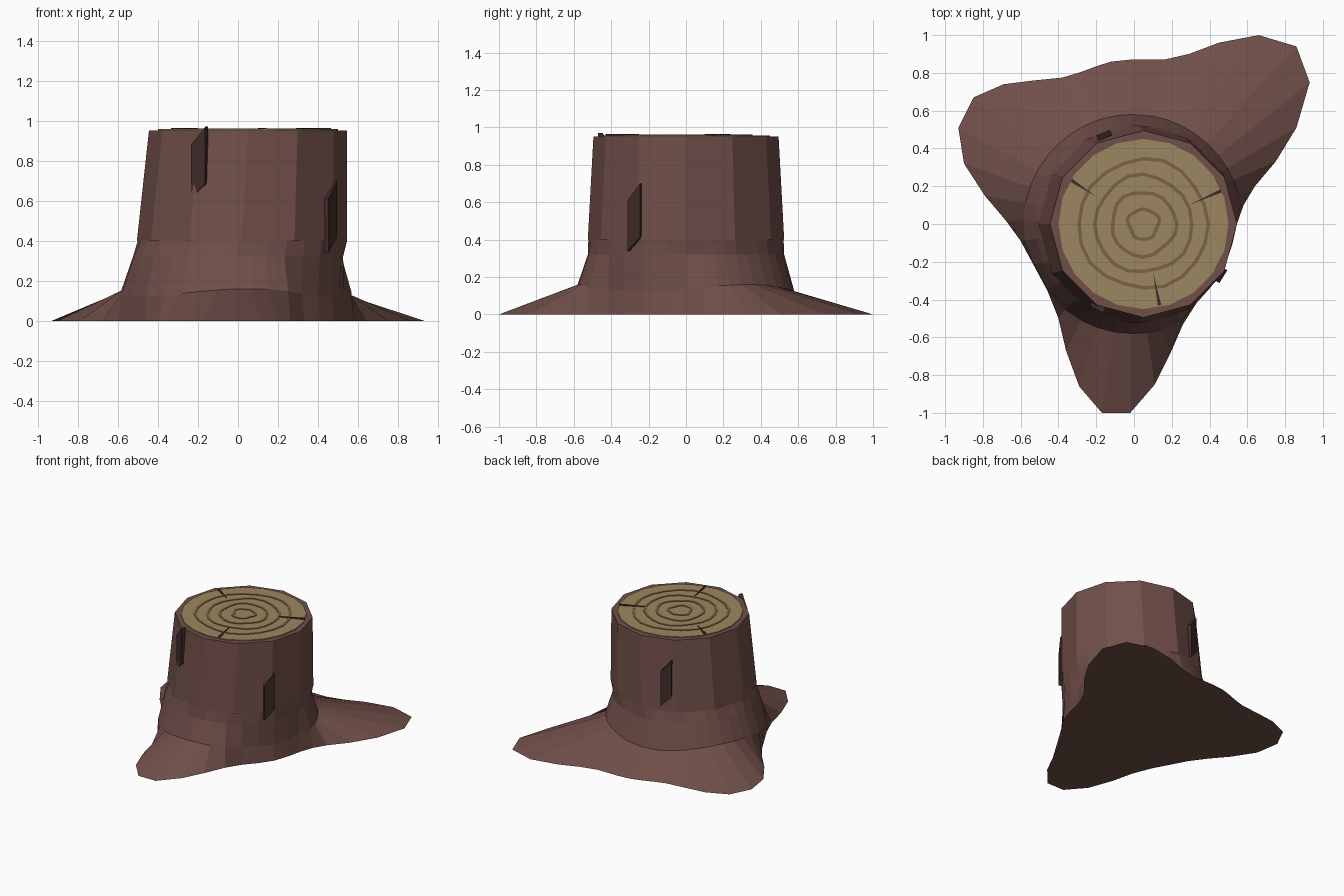
import bpy, bmesh
from math import sin, cos, pi, radians, atan2, hypot
from mathutils import Vector

if "Cube" in bpy.data.objects:
    bpy.data.objects.remove(bpy.data.objects["Cube"])


def material(name, rgb):
    m = bpy.data.materials.new(name)
    m.diffuse_color = (*rgb, 1)
    m.use_nodes = True
    m.node_tree.nodes["Principled BSDF"].inputs["Base Color"].default_value = m.diffuse_color
    return m


BARK = material("bark", (0.165, 0.078, 0.067))
DARK = material("dark_bark", (0.05, 0.025, 0.022))
WOOD = material("cut_wood", (0.33, 0.24, 0.115))
RING = material("ring_wood", (0.20, 0.12, 0.052))


def loft(name, rings, mat, cap_bottom=False, cap_top=False, closed=False):
    """Skin a list of equal-length point rings with flat quads."""
    bm = bmesh.new()
    vs = [[bm.verts.new(p) for p in r] for r in rings]
    n = len(vs[0])
    pairs = list(zip(vs, vs[1:])) + ([(vs[-1], vs[0])] if closed else [])
    for a, b in pairs:
        for i in range(n):
            j = (i + 1) % n
            bm.faces.new((a[i], a[j], b[j], b[i]))
    if cap_bottom:
        bm.faces.new(vs[0][::-1])
    if cap_top:
        bm.faces.new(vs[-1])
    bmesh.ops.recalc_face_normals(bm, faces=bm.faces)
    me = bpy.data.meshes.new(name)
    bm.to_mesh(me)
    bm.free()
    me.materials.append(mat)
    ob = bpy.data.objects.new(name, me)
    bpy.context.collection.objects.link(ob)
    return ob


def circle(n, cx, r, z, wobble=0.0, phase=0.0):
    out = []
    for i in range(n):
        a = 2 * pi * i / n
        k = r + wobble * sin(3 * a + phase) + wobble * sin(5 * a + 2 * phase)
        out.append((cx + k * cos(a), k * sin(a), z))
    return out


def trunk_at(z):
    """Centre x and radius of the leaning trunk at height z."""
    t = (z - 0.4) / 0.55
    return 0.02 + 0.03 * t, 0.525 - 0.03 * t


# Trunk: tapered twelve-sided column
loft("trunk", [circle(12, *trunk_at(z), z) for z in (0.4, 0.95)], BARK, cap_top=True)

# Root flare: three-lobed ground outline rising to the trunk
outline = [(0.93, 0.75), (0.86, 0.94), (0.66, 1.0), (0.45, 0.96), (0.29, 0.90),
           (0.16, 0.87), (-0.02, 0.87), (-0.12, 0.86), (-0.2, 0.835), (-0.28, 0.805),
           (-0.38, 0.775), (-0.53, 0.76), (-0.69, 0.74), (-0.85, 0.67), (-0.93, 0.51),
           (-0.9, 0.32), (-0.79, 0.15), (-0.68, 0.02), (-0.6, -0.09), (-0.53, -0.22),
           (-0.46, -0.35), (-0.4, -0.5), (-0.36, -0.67), (-0.29, -0.86), (-0.17, -1.0),
           (-0.02, -1.0), (0.11, -0.85), (0.19, -0.69), (0.26, -0.53), (0.33, -0.42),
           (0.41, -0.33), (0.48, -0.23), (0.52, -0.11), (0.545, 0.0), (0.58, 0.1),
           (0.64, 0.2), (0.75, 0.33), (0.86, 0.51)]
ground, crease, shoulder, neck = [], [], [], []
for x, y in outline:
    a, r = atan2(y, x), hypot(x, y)
    ground.append((x, y, 0))
    k = min(0.58, r * 0.985)
    crease.append((k * cos(a) - 0.005, k * sin(a), 0.14 + 0.02 * cos(3 * (a - radians(35)))))
    shoulder.append((0.525 * cos(a), 0.525 * sin(a), 0.32))
    k = 0.525 * cos(pi / 12) / cos(a % (pi / 6) - pi / 12)
    neck.append((0.02 + k * cos(a), k * sin(a), 0.4))
loft("root_flare", [ground, crease, shoulder, neck], BARK, cap_bottom=True)

# Sawn top and its growth rings
loft("cut_face", [circle(20, 0.05, 0.45, z) for z in (0.945, 0.957)], WOOD, cap_top=True)
for i, r in enumerate((0.08, 0.17, 0.257, 0.342)):
    loops = [circle(20, 0.05, r + d, z, 0.005, i * 1.3)
             for d, z in ((-0.009, 0.955), (-0.009, 0.961), (0.009, 0.961), (0.009, 0.955))]
    loft(f"growth_ring_{i + 1}", loops, RING, closed=True)

# Radial cracks: thin wedges narrowing inward
cracks = [((-0.33, 0.23), (-0.2, 0.145)), ((0.46, 0.175), (0.29, 0.10)), ((0.135, -0.43), (0.10, -0.25))]
for i, (outer, inner) in enumerate(cracks):
    o, n = Vector(outer), Vector(inner)
    side = (o - n).orthogonal().normalized() * 0.009
    tri = [o + side, n, o - side]
    loft(f"crack_{i + 1}", [[(p.x, p.y, z) for p in tri] for z in (0.955, 0.964)],
         DARK, cap_bottom=True, cap_top=True)

# Bark plates: slanted slabs on the trunk side
for i, (deg, z0) in enumerate(((-118, 0.61), (-32, 0.34), (112, 0.44))):
    a = radians(deg)
    out, tan = Vector((cos(a), sin(a), 0)), Vector((-sin(a), cos(a), 0))
    cx, r = trunk_at(z0 + 0.18)
    quad = ((-0.04, 0), (0.04, 0.075), (0.04, 0.36), (-0.04, 0.27))
    slab = [[Vector((cx, 0, z0 + h)) + out * (r + d) + tan * s for s, h in quad]
            for d in (-0.022, 0.008)]
    loft(f"bark_plate_{i + 1}", slab, DARK, cap_bottom=True, cap_top=True)
